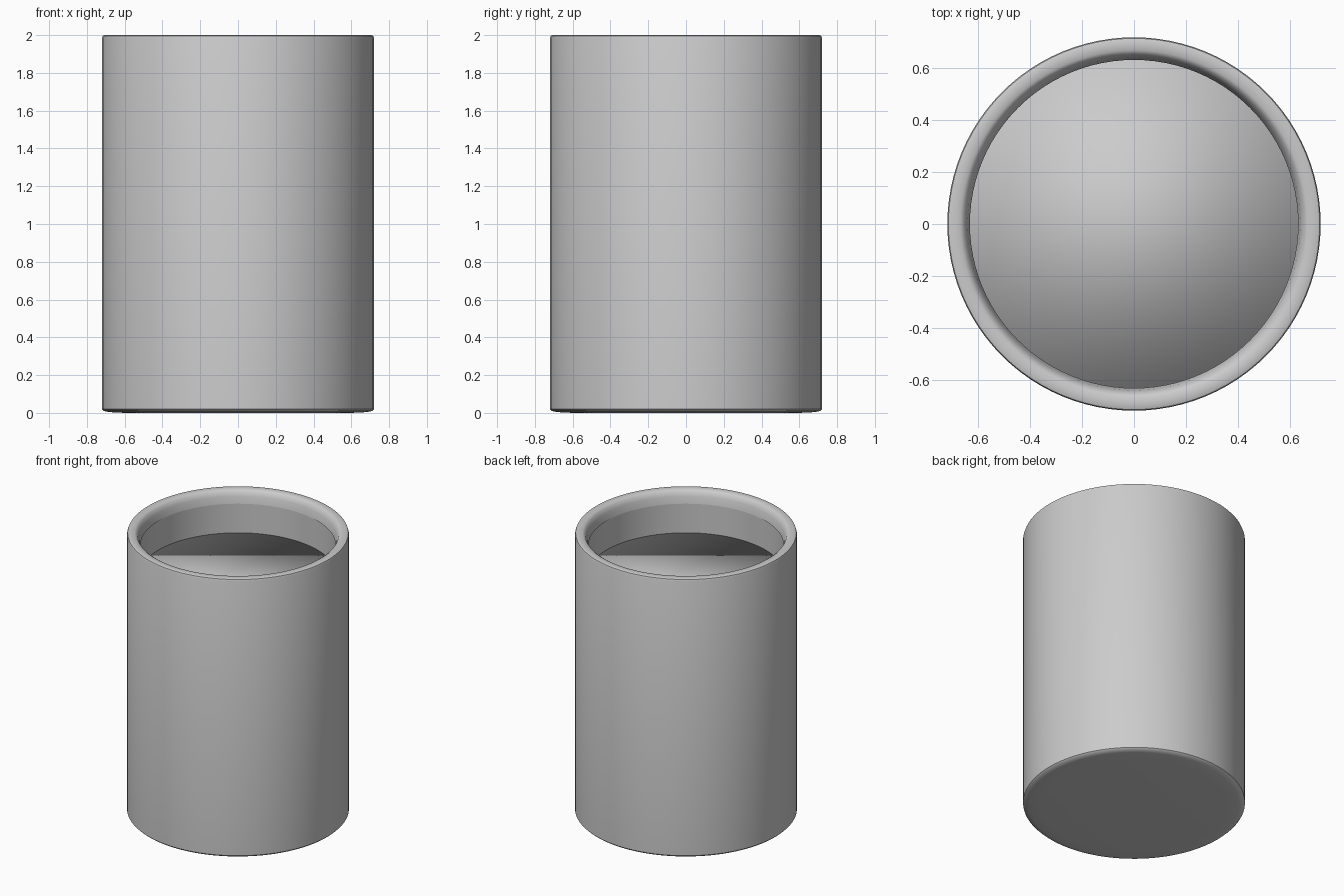
import bpy, bmesh, math

if "Cube" in bpy.data.objects:
    bpy.data.objects.remove(bpy.data.objects["Cube"])

SIDES = 96


def lathe(name, profile, sides=SIDES):
    """Revolve (radius, z) points around z; end points are closed with flat caps."""
    bm = bmesh.new()
    rings = []
    for r, z in profile:
        rings.append([bm.verts.new((r * math.cos(2 * math.pi * i / sides),
                                    r * math.sin(2 * math.pi * i / sides), z))
                      for i in range(sides)])
    for a, b in zip(rings, rings[1:]):
        for i in range(sides):
            j = (i + 1) % sides
            bm.faces.new((a[i], a[j], b[j], b[i]))
    bm.faces.new(rings[0][::-1])
    bm.faces.new(rings[-1])
    bmesh.ops.recalc_face_normals(bm, faces=bm.faces)
    mesh = bpy.data.meshes.new(name)
    bm.to_mesh(mesh)
    bm.free()
    mesh.shade_smooth()
    obj = bpy.data.objects.new(name, mesh)
    bpy.context.collection.objects.link(obj)
    return obj


# Cup: softly rounded foot, straight wall, rounded lip with a small inner ledge
cup = lathe("cup", [
    (0.60, 0.0), (0.68, 0.004), (0.71, 0.010), (0.72, 0.02),
    (0.72, 1.985), (0.716, 1.996), (0.705, 2.0),
    (0.67, 2.0), (0.655, 1.99), (0.642, 1.96), (0.633, 1.91),
    (0.638, 1.91), (0.638, 0.12), (0.60, 0.09),
])
bpy.context.view_layer.objects.active = cup
cup.select_set(True)
bpy.ops.object.shade_smooth_by_angle(angle=math.radians(40))
cup.select_set(False)

# Drink filling the cup, fully smooth so its flat top shades like a soft dome
drink = lathe("drink", [(0.60, 0.10), (0.637, 0.13), (0.637, 1.70)])
